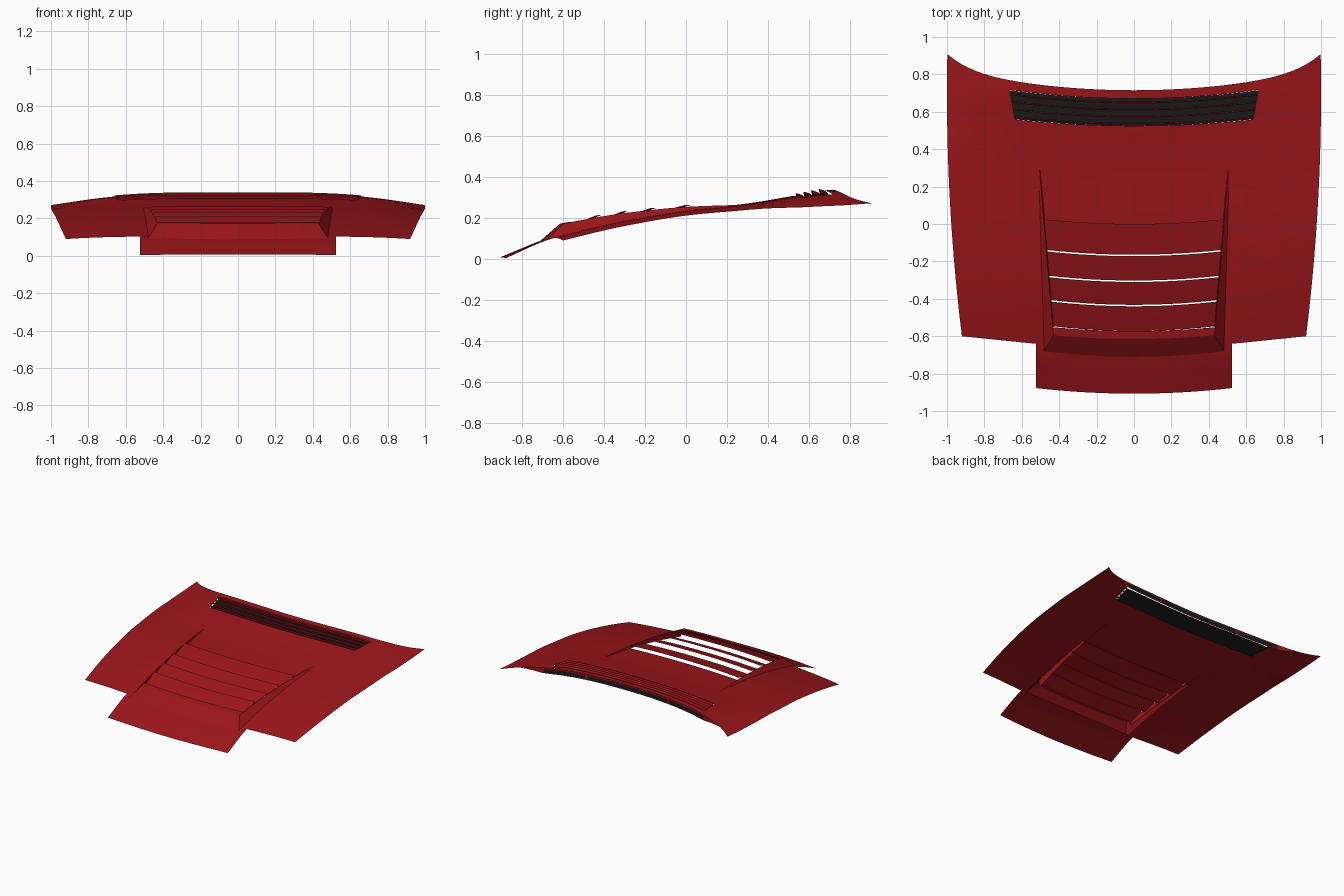
import bpy, bmesh, math

if "Cube" in bpy.data.objects:
    bpy.data.objects.remove(bpy.data.objects["Cube"])

def material(name, rgb):
    m = bpy.data.materials.new(name)
    m.diffuse_color = (*rgb, 1)
    m.use_nodes = True
    m.node_tree.nodes["Principled BSDF"].inputs["Base Color"].default_value = m.diffuse_color
    return m

RED = material("red_paint", (0.33, 0.008, 0.011))
BLACK = material("black_mesh", (0.012, 0.012, 0.012))

def curve(pts, y):
    """Smooth interpolation through a few profile points."""
    y = min(max(y, pts[0][0]), pts[-1][0])
    n = len(pts)
    def slope(i):
        a, b = pts[max(i - 1, 0)], pts[min(i + 1, n - 1)]
        return (b[1] - a[1]) / (b[0] - a[0])
    for i in range(n - 1):
        (y0, z0), (y1, z1) = pts[i], pts[i + 1]
        if y <= y1:
            d = y1 - y0
            t = (y - y0) / d
            return (z0 * (1 + 2*t) * (1 - t)**2 + slope(i) * d * t * (1 - t)**2
                    + z1 * t*t * (3 - 2*t) + slope(i + 1) * d * t*t * (t - 1))

CENTRE = [(-.91, .006), (-.71, .088), (-.64, .108), (-.4, .168), (-.2, .207),
          (0, .238), (.3, .27), (.5, .303), (.7, .336), (.95, .34)]
DROP = [(-.91, .035), (-.6, .037), (.3, .032), (.7, .078), (.95, .066)]

def base(x, y):
    return curve(CENTRE, y) - curve(DROP, y) * abs(x)**3

def lerp(a, b, t):
    return a + (b - a) * t

# Scoop outline: wall foot, wall top and crest height
def x_foot(y): return .48 + .03 * (min(y, .3) + .68) / .98
def x_top(y): return .43 + .076 * (min(y, .3) + .6) / .9
def crest(x, y): return base(x, y) + .056 * max(0, (.3 - y) / .9)

def steps(n, a=0.0, b=1.0):
    return [lerp(a, b, i / n) for i in range(n + 1)]

def sheet(name, fn, us, vs, mat=RED, skip=None):
    """Grid surface from fn(u, v); skip(u, v) leaves openings."""
    bm = bmesh.new()
    g = [[bm.verts.new(fn(u, v)) for v in vs] for u in us]
    for i in range(len(us) - 1):
        for j in range(len(vs) - 1):
            if skip and skip((us[i] + us[i+1]) / 2, (vs[j] + vs[j+1]) / 2):
                continue
            bm.faces.new((g[i][j], g[i+1][j], g[i+1][j+1], g[i][j+1]))
    bmesh.ops.delete(bm, geom=[v for v in bm.verts if not v.link_faces], context='VERTS')
    bmesh.ops.remove_doubles(bm, verts=bm.verts, dist=1e-5)
    me = bpy.data.meshes.new(name)
    bm.to_mesh(me)
    bm.free()
    me.materials.append(mat)
    for p in me.polygons:
        p.use_smooth = True
    me.set_sharp_from_angle(angle=math.radians(30))
    ob = bpy.data.objects.new(name, me)
    bpy.context.collection.objects.link(ob)
    return ob

# Curves across the hood that bound its front, openings and rear edge
def front(x): return -.64 + .04 * min(1, max(0, (abs(x) - .53) / .39))
def open_rear(x): return .02 * (x / .49)**2 if abs(x) < .49 else .02
def vent_front(x): return .525 + .035 * (x / .65)**2
def vent_rear(x): return .67 + .045 * (x / .65)**2
def rear(x): return .715 + .115 * x*x + .08 * abs(x)**8
KNOTS = [front, open_rear, vent_front, vent_rear, rear]

def x_vent(y): return .635 + max(0, y - .55) * .18
def x_edge(y): return 1 - .08 * ((.7 - y) / 1.3)**2

def hood_point(s, v):
    a = abs(s)
    def xs(y):
        if a <= .5: return x_foot(y) * a / .5
        if a <= .7: return lerp(x_foot(y), x_vent(y), (a - .5) / .2)
        return lerp(x_vent(y), x_edge(y), (a - .7) / .3)
    k = min(int(v), 3)
    y = 0
    for _ in range(6):
        x = xs(y)
        y = lerp(KNOTS[k](x), KNOTS[k + 1](x), v - k)
    x = math.copysign(xs(y), s)
    return (x, y, base(x, y))

# Main hood skin with scoop and cowl vent openings
half = steps(10, 0, .5) + steps(4, .5, .7)[1:] + steps(8, .7, 1)[1:]
cols = [-s for s in reversed(half[1:])] + half
rows = steps(14) + steps(10, 1, 2)[1:] + steps(4, 2, 3)[1:] + steps(4, 3, 4)[1:]
sheet("hood_skin", hood_point, cols, rows,
      skip=lambda s, v: (abs(s) < .5 and v < 1) or (abs(s) < .7 and 2 < v < 3))

# Nose panel
def nose_point(u, v):
    x = .525 * u
    y = lerp(-.907 + .03 * u*u, -.637, v)
    return (x, y, base(x, y) - .011 * u*u * (1 - v))
sheet("nose_panel", nose_point, steps(20, -1, 1), steps(8))

# Scoop front ramp and its top lip
def ramp_foot(u):
    y = -.71 + .03 * u*u
    return (.482 * u, y, base(.482 * u, y))
def ramp_head(u):
    y = -.615 + .02 * u*u
    return (x_top(y) * u, y, crest(x_top(y) * u, y))
def ramp_point(u, v):
    return tuple(lerp(a, b, v) for a, b in zip(ramp_foot(u), ramp_head(u)))
def lip_point(u, v):
    y = lerp(-.615, -.572, v) + .02 * u*u
    x = x_top(y) * u
    return (x, y, crest(x, y))
sheet("scoop_ramp", ramp_point, steps(20, -1, 1), steps(3))
sheet("scoop_lip", lip_point, steps(20, -1, 1), steps(2))

# Scoop side walls: sloped outer face and upright inner face
for side, label in ((-1, "left"), (1, "right")):
    def wall_point(u, v, side=side):
        t = u if side < 0 else 1 - u
        yf, yt = lerp(-.68, .3, v), lerp(-.595, .3, v)
        foot = (side * x_foot(yf), yf, base(x_foot(yf), yf))
        top = (side * x_top(yt), yt, crest(x_top(yt), yt))
        return tuple(lerp(a, b, t) for a, b in zip(foot, top))
    def inner_point(u, v, side=side):
        y = lerp(-.55, .3, v)
        t = u if side < 0 else 1 - u
        x = x_top(y) - .006 * t
        return (side * x, y, lerp(crest(x, y), base(x, y) - .002, t))
    sheet("scoop_wall_" + label, wall_point, steps(2), steps(16))
    sheet("scoop_inner_wall_" + label, inner_point, steps(1), steps(16))

# Scoop louvres: each rises rearward over the front of the next
rears = [-.44, -.31, -.172, .0]
fronts = [-.572] + [r + .008 for r in rears[:-1]]
for i, (y0, y1) in enumerate(zip(fronts, rears)):
    def slat_point(u, v, y0=y0, y1=y1):
        y = lerp(y0, y1, v) + .025 * u*u
        x = (x_top(y) - .003) * u
        return (x, y, crest(x, y) + lerp(-.024, .007, v))
    sheet(f"scoop_louvre_{i + 1}", slat_point, steps(20, -1, 1), steps(3))

# Cowl vent: black mesh floor under upright red slats
def vent_at(u, t, dz):
    x = .65 * u
    y = lerp(vent_front(x), vent_rear(x), t)
    x = x_vent(y) * u
    return (x, y, base(x, y) + dz)
sheet("cowl_vent_mesh", lambda u, v: vent_at(u, v, -.012), steps(20, -1, 1), steps(4), BLACK)
for i, t in enumerate((.06, .32, .58, .84)):
    sheet(f"cowl_vent_slat_{i + 1}", lambda u, v, t=t: vent_at(u, t + .04 * (1 - v), lerp(-.012, .01, v)),
          steps(20, -1, 1), steps(1))

# Rear flange below the cowl lip, with black grille inserts
def flange_point(x, v, off=0.0):
    y = rear(x)
    depth = .045 * min(1, max(0, (.88 - abs(x)) / .18))
    return (x, y + off, base(x, y) - depth * v)
sheet("rear_flange", flange_point, steps(32, .88, -.88), steps(1))
for i, (a, b) in enumerate(((.7, .37), (.35, -.35), (-.37, -.7))):
    sheet(f"rear_grille_{i + 1}", lambda x, v: flange_point(x, lerp(.2, .92, v), .002),
          steps(12, a, b), steps(1), BLACK)
